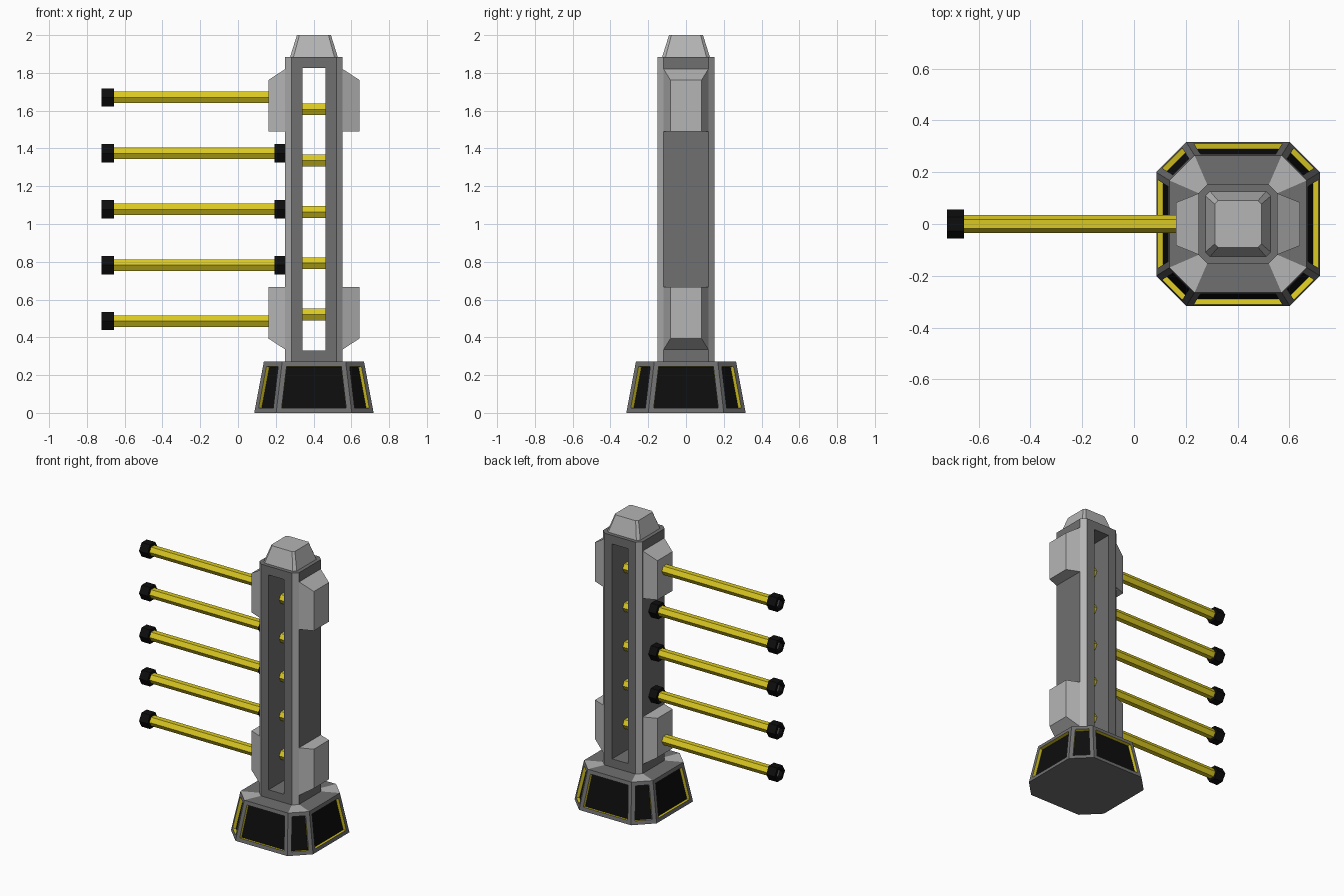
import bpy, bmesh
from math import sin, cos, pi

if "Cube" in bpy.data.objects:
    bpy.data.objects.remove(bpy.data.objects["Cube"])

CX = 0.402   # column axis


def material(name, r, g, b):
    m = bpy.data.materials.new(name)
    m.diffuse_color = (r, g, b, 1)
    m.use_nodes = True
    m.node_tree.nodes["Principled BSDF"].inputs["Base Color"].default_value = m.diffuse_color
    return m


DARK, LIGHT, YELLOW, BLACK = range(4)
MATS = [material("dark_grey", .16, .16, .16), material("light_grey", .46, .46, .46),
        material("yellow", .70, .58, .015), material("black", .004, .004, .004)]


def loft(rings, mat):
    """Skin closed rings of points and cap both ends."""
    bm = bmesh.new()
    rows = [[bm.verts.new(p) for p in ring] for ring in rings]
    n = len(rows[0])
    for a, b in zip(rows, rows[1:]):
        for i in range(n):
            j = (i + 1) % n
            bm.faces.new((a[i], a[j], b[j], b[i]))
    bm.faces.new(rows[0][::-1])
    bm.faces.new(rows[-1])
    bmesh.ops.recalc_face_normals(bm, faces=bm.faces[:])
    bm.faces.ensure_lookup_table()
    for f in bm.faces:
        f.material_index = mat
    return bm


def finish(bm, name):
    bmesh.ops.recalc_face_normals(bm, faces=bm.faces[:])
    me = bpy.data.meshes.new(name)
    bm.to_mesh(me)
    bm.free()
    for m in MATS:
        me.materials.append(m)
    ob = bpy.data.objects.new(name, me)
    bpy.context.collection.objects.link(ob)
    return ob


def octagon(z, h, f):
    """Chamfered square: half size h, half length f of the straight sides."""
    pts = [(h, -f), (h, f), (f, h), (-f, h), (-h, f), (-h, -f), (-f, -h), (f, -h)]
    return [(CX + x, y, z) for x, y in pts]


def hex_bar(name, profile, z, mat, start_mat=None):
    """Six-sided bar along x from (x, radius) pairs, points facing front and back."""
    rings = [[(x, r * cos(k * pi / 3), z + r * sin(k * pi / 3)) for k in range(6)]
             for x, r in profile]
    bm = loft(rings, mat)
    if start_mat is not None:
        bm.faces[-2].material_index = start_mat
    return finish(bm, name)


# Base with recessed black panels and yellow recess walls
bm = loft([octagon(0, .316, .2), octagon(.272, .265, .168), octagon(.272, .15, .118)], DARK)
for i in range(9, 16, 2):
    bm.faces[i].material_index = LIGHT
panels = bm.faces[:8]
bmesh.ops.inset_individual(bm, faces=panels, thickness=.026, use_even_offset=True)
walls = bmesh.ops.inset_individual(bm, faces=panels, thickness=.0004, depth=-.022)["faces"]
for f in walls:
    f.material_index = YELLOW
for f in panels:
    f.material_index = BLACK
finish(bm, "base")

# Column with light corners and a window cut front to back
bm = loft([octagon(.27, .152, .12), octagon(1.885, .152, .12)], DARK)
for i in range(1, 8, 2):
    bm.faces[i].material_index = LIGHT
window = [bm.faces[2], bm.faces[6]]
bmesh.ops.inset_individual(bm, faces=window, thickness=.06, use_even_offset=True)
edges = [e for f in window for e in f.edges]
bmesh.ops.delete(bm, geom=window, context='FACES_ONLY')
bmesh.ops.bridge_loops(bm, edges=edges)
finish(bm, "column")

# Tapered cap
finish(loft([octagon(1.885, .126, .108), octagon(2.0, .09, .077)], LIGHT), "top_cap")

# Four side clamps, mirrored left/right and top/bottom
for sx, side in ((-1, "left"), (1, "right")):
    for sz, level in ((-1, "lower"), (1, "upper")):
        bm = bmesh.new()
        bmesh.ops.create_cube(bm, size=2)
        for v in bm.verts:
            outer, top = v.co.x > 0, v.co.z > 0
            dz = (.685 if outer else .745) if top else .412
            v.co = (CX + sx * (.24 if outer else .148),
                    v.co.y * (.083 if outer else .12), 1.078 + sz * dz)
        for f in bm.faces:
            f.material_index = LIGHT
        finish(bm, f"{level}_{side}_clamp")

# Five bars with hollow end caps, collars, and short rungs inside the window
for k in range(5):
    z = 1.078 + (k - 2) * .296
    hex_bar(f"bar_{k + 1}", [(-.68, .035), (.26, .035)], z, YELLOW)
    hex_bar(f"bar_end_{k + 1}", [(-.70, .034), (-.723, .034), (-.723, .056), (-.657, .056)],
            z, BLACK, DARK)
    hex_bar(f"bar_collar_{k + 1}", [(.193, .056), (.26, .056)], z, BLACK)
    hex_bar(f"rung_{k + 1}", [(CX - .07, .036), (CX + .07, .036)],
            1.064 + (k - 2) * .2715, YELLOW)
